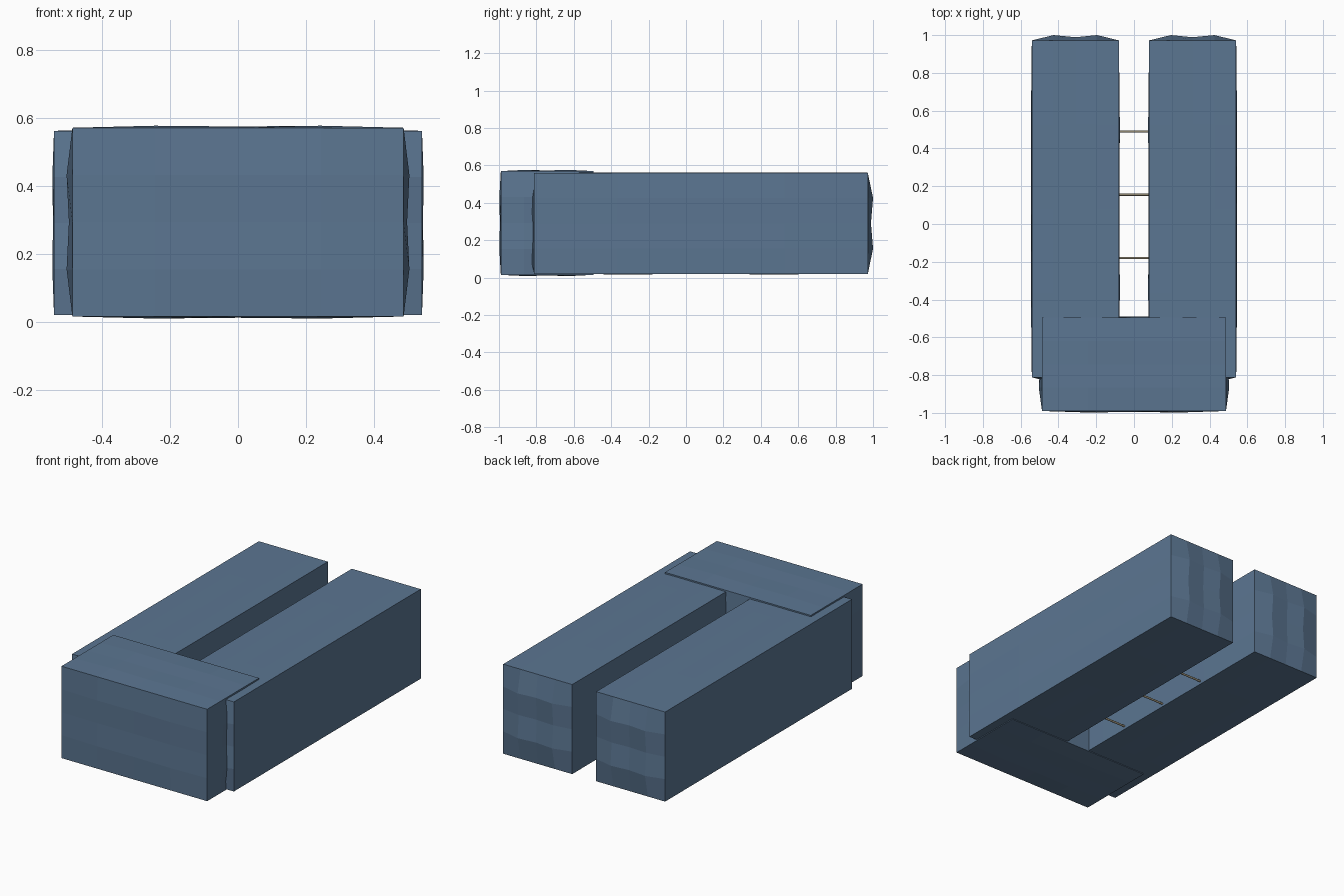
import bpy, bmesh, math
from mathutils import Matrix

if "Cube" in bpy.data.objects:
    bpy.data.objects.remove(bpy.data.objects["Cube"])


def material(name, rgb):
    m = bpy.data.materials.new(name)
    m.diffuse_color = (*rgb, 1)
    m.use_nodes = True
    m.node_tree.nodes["Principled BSDF"].inputs["Base Color"].default_value = m.diffuse_color
    return m


BLUE = material("steel_blue", (0.105, 0.18, 0.285))
TAN = material("dull_tan", (0.30, 0.26, 0.18))

# bulge profile over four segments across a face
PROFILE = (0.0, 1.0, 0.6, 1.0, 0.0)


def add_object(name, bm, mat):
    me = bpy.data.meshes.new(name)
    bmesh.ops.recalc_face_normals(bm, faces=bm.faces)
    bm.to_mesh(me)
    bm.free()
    me.materials.append(mat)
    ob = bpy.data.objects.new(name, me)
    bpy.context.collection.objects.link(ob)
    return ob


def padded_box(name, lo, hi, bulge):
    """Box with gridded faces that swell outward, edges left straight."""
    bm = bmesh.new()
    bmesh.ops.create_cube(bm, size=1)
    bmesh.ops.subdivide_edges(bm, edges=bm.edges[:], cuts=3, use_grid_fill=True)
    for v in bm.verts:
        g = [round((c + 0.5) * 4) for c in v.co]
        p = [lo[i] + (hi[i] - lo[i]) * g[i] / 4 for i in range(3)]
        for i in range(3):
            if g[i] in (0, 4):
                a, b = (i + 1) % 3, (i + 2) % 3
                d = bulge[i] * PROFILE[g[a]] * PROFILE[g[b]]
                p[i] += d if g[i] == 4 else -d
        v.co = p
    return add_object(name, bm, BLUE)


# two long beams
for side, label in ((-1, "left"), (1, "right")):
    xs = sorted((side * 0.08, side * 0.541))
    padded_box(label + "_beam", (xs[0], -0.812, 0.02), (xs[1], 0.972, 0.561),
               (0.005, 0.028, 0.002))

# front cross block
padded_box("cross_block", (-0.487, -0.99, 0.015), (0.487, -0.495, 0.57),
           (0.017, 0.008, 0.006))

# thin tie rods bridging the gap
for i, y in enumerate((-0.18, 0.155, 0.49)):
    bm = bmesh.new()
    bmesh.ops.create_cone(bm, cap_ends=True, segments=12, radius1=0.006,
                          radius2=0.006, depth=0.2,
                          matrix=Matrix.Translation((0, y, 0.04))
                          @ Matrix.Rotation(math.pi / 2, 4, 'Y'))
    add_object("tie_rod_%d" % (i + 1), bm, TAN)
